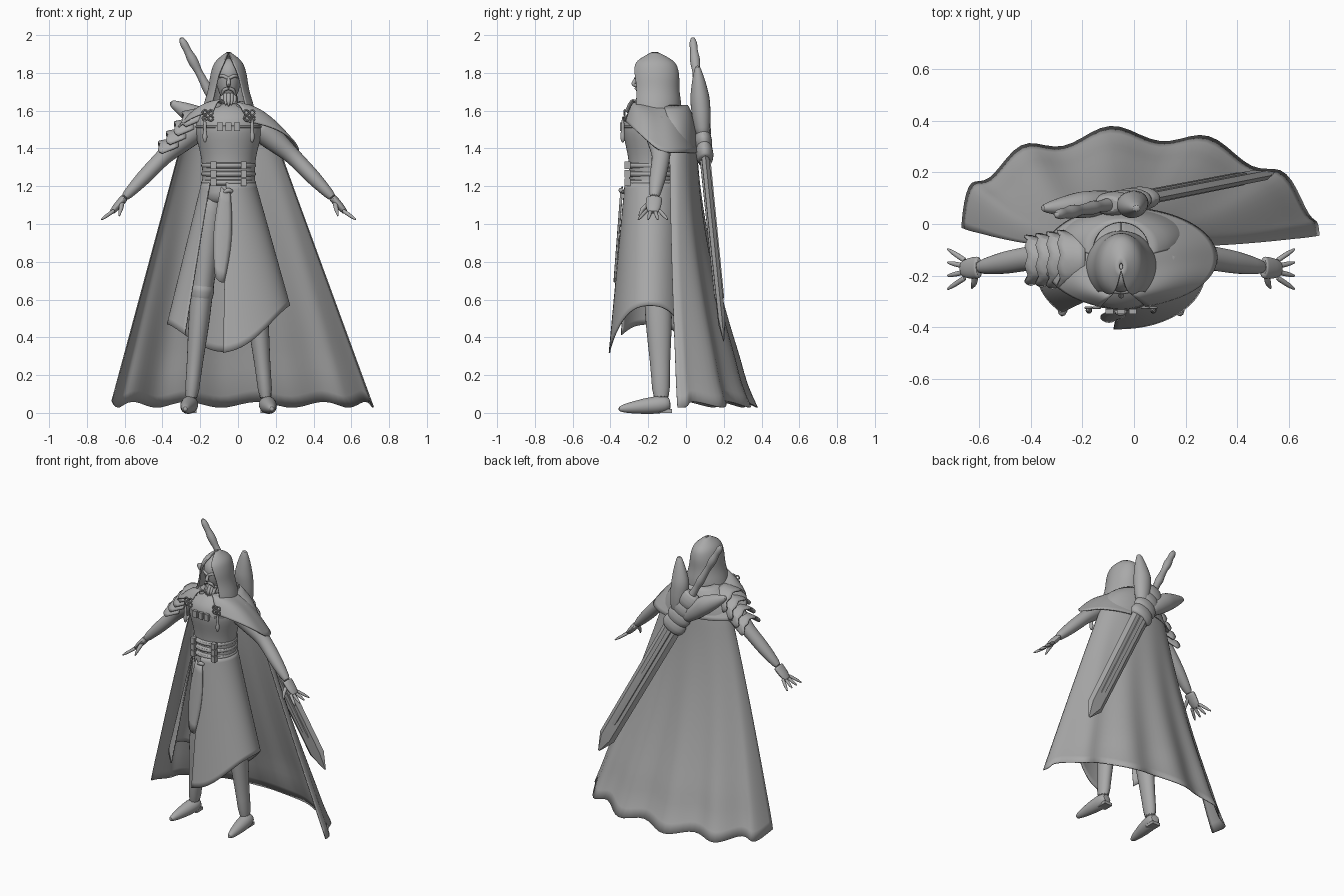
import bpy, bmesh
from math import sin, cos, pi, radians
from mathutils import Vector

cube = bpy.data.objects.get("Cube")
if cube:
    bpy.data.objects.remove(cube)

shade = (0.4, 0.4, 0.4, 1)
grey = bpy.data.materials.new("plain_grey")
grey.use_nodes = True
grey.diffuse_color = shade
grey.node_tree.nodes["Principled BSDF"].inputs["Base Color"].default_value = shade

CENTRE = -0.05            # the body's centre line in x
MIDDLE = -0.18            # the body's depth in y
AXIS_X, AXIS_Y, AXIS_Z = Vector((1, 0, 0)), Vector((0, 1, 0)), Vector((0, 0, 1))


def loft(name, rings, closed=True, levels=1, thickness=0, angle=50):
    """Skin equal rings of points; closed rings also get end caps."""
    bm = bmesh.new()
    rows = [[bm.verts.new(point) for point in ring] for ring in rings]
    count = len(rows[0])
    for lower, upper in zip(rows, rows[1:]):
        for i in range(count if closed else count - 1):
            j = (i + 1) % count
            bm.faces.new((lower[i], lower[j], upper[j], upper[i]))
    if closed:
        bm.faces.new(rows[0])
        bm.faces.new(rows[-1])
    bmesh.ops.recalc_face_normals(bm, faces=bm.faces)
    mesh = bpy.data.meshes.new(name)
    bm.to_mesh(mesh)
    bm.free()
    part = bpy.data.objects.new(name, mesh)
    bpy.context.collection.objects.link(part)
    mesh.materials.append(grey)
    if levels:
        smooth = part.modifiers.new("smooth", 'SUBSURF')
        smooth.levels = smooth.render_levels = levels
        smooth.boundary_smooth = 'PRESERVE_CORNERS'
    if thickness:
        part.modifiers.new("thickness", 'SOLIDIFY').thickness = thickness
    bpy.context.view_layer.objects.active = part
    part.select_set(True)
    bpy.ops.object.shade_smooth_by_angle(angle=radians(angle))
    part.select_set(False)


def sample(values, t):
    """Value at fraction t along an evenly spaced list."""
    place = t * (len(values) - 1)
    i = min(int(place), len(values) - 2)
    return values[i] + (values[i + 1] - values[i]) * (place - i)


def arc(x, y, z, width, depth, first=0, last=360, count=24):
    """Points on a level ellipse; a full turn does not repeat its start."""
    gaps = count if last - first == 360 else count - 1
    turns = [radians(first + (last - first) * i / gaps) for i in range(count)]
    return [Vector((x + width * cos(a), y + depth * sin(a), z)) for a in turns]


def stack(name, bottom, top, radii, ratio=1, y=MIDDLE):
    """Level ellipses at even heights."""
    heights = [bottom + (top - bottom) * i / (len(radii) - 1) for i in range(len(radii))]
    loft(name, [arc(CENTRE, y, z, r, r * ratio) for z, r in zip(heights, radii)])


def limb(name, path, radii, flat=1, ref=AXIS_Y, sides=12):
    """Tube along a path; flat scales its thickness along ref."""
    path = [Vector(point) for point in path]
    steps = max(8, len(radii) - 1)
    spine = [sample(path, i / steps) for i in range(steps + 1)]
    rings = []
    for i, point in enumerate(spine):
        along = spine[min(i + 1, steps)] - spine[max(i - 1, 0)]
        side = along.cross(ref).normalized()
        up = side.cross(along).normalized() * flat
        r = sample(radii, i / steps)
        turns = [2 * pi * k / sides for k in range(sides)]
        rings.append([point + (side * cos(a) + up * sin(a)) * r for a in turns])
    loft(name, rings)


def box(name, x, y, z, width, depth, height):
    corners = ((-1, -1), (1, -1), (1, 1), (-1, 1))
    loft(name, [[(x + i * width / 2, y + j * depth / 2, z + k * height / 2) for i, j in corners]
                for k in (-1, 1)], levels=0)


# Torso, stacked belts and the chest strap with pouches
stack("torso", 1.1, 1.65, [.15, .145, .14, .14, .15, .17, .185, .17, .06], ratio=.87)
stack("neck", 1.6, 1.7, [.06, .05, .05])
for i in range(3):
    z = 1.22 + i * .045
    stack(f"belt_{i}", z - .02, z + .02, [.12, .146, .147, .146, .12])
    for s in (-1, 1):
        box(f"belt_buckle_{i}_{s}", CENTRE + s * .08, -.31, z, .03, .03, .04)
stack("chest_strap", 1.5, 1.53, [.17, .185, .185, .17], ratio=.86)
for i in (-1, 0, 1):
    box(f"strap_pouch_{i}", CENTRE + i * .045, -.34, 1.515, .03, .02, .045)

# Paired limbs, boots, hands and chest clasps
for s, side in ((-1, "right"), (1, "left")):
    def at(x, y, z):
        return Vector((CENTRE + s * x, y, z))

    hip, knee, ankle = at(.08, -.17, 1.2), at(.14, -.15, .65), at(.2, -.13, .05)
    limb(f"{side}_leg", [hip, knee, ankle], [.08, .08, .07, .06, .06, .04, .04], flat=1.25)
    limb(f"{side}_boot_cuff", [knee.lerp(hip, .08), knee.lerp(ankle, .12)], [.055, .068, .063, .05], flat=1.25)
    heel, toe = at(.2, -.08, .05), at(.23, -.36, .02)
    limb(f"{side}_foot", [heel, toe], [.035, .05, .047, .043, .035, .028, .012], ref=AXIS_X)
    box(f"{side}_heel", heel.x, -.11, .01, .06, .07, .02)
    shoulder, elbow, wrist = at(.13, -.15, 1.54), at(.34, -.13, 1.36), at(.56, -.17, 1.13)
    limb(f"{side}_arm", [shoulder, elbow, wrist], [.08, .065, .045, .042, .024], flat=1.1)
    knuckles = at(.62, -.175, 1.06)
    limb(f"{side}_palm", [wrist.lerp(elbow, .05), knuckles], [.022, .022, .02, .014], flat=2)
    for i in range(4):
        fan = (i - 1.5) * .022
        root = knuckles + Vector((-s * .015, fan, .012))
        tip = root + Vector((s * .07, fan * 1.4, -.05))
        limb(f"{side}_finger_{i}", [root, tip], [.011, .011, .01, .004], sides=8)
    limb(f"{side}_thumb", [wrist, at(.57, -.23, 1.08), at(.58, -.25, 1.04)], [.015, .013, .004], ref=AXIS_X, sides=8)
    for i in range(4):
        turn = pi / 4 + i * pi / 2
        middle = at(.11, -.325, 1.575) + Vector((cos(turn), 0, sin(turn))) * .022
        limb(f"{side}_clasp_petal_{i}", [middle + Vector((cos(a), 0, sin(a))) * .014
                                         for a in (k * pi / 4 for k in range(9))], [.006, .006], sides=6)
    limb(f"{side}_tassel", [at(.125, -.335, 1.57), at(.125, -.335, 1.43)],
         [.004, .005, .013, .009, .013, .016, .005], sides=8)

# Shoulder mantle: the left half hangs longer than the right
for s, side, reach in ((1, "left", 1), (-1, "right", .82)):
    rows = []
    for t in (0, .25, .5, .75, 1):
        row = []
        for i in range(10):
            a = radians(-75 + 165 * i / 9)
            inner = Vector((.075 * cos(a), -.16 + .1 * sin(a), 1.645))
            drop = 1.38 + .17 * max(0, -sin(a)) + (1 - reach) * .3
            outer = Vector((.38 * cos(a) * reach, -.13 + .2 * sin(a), drop))
            point = inner.lerp(outer, t) + AXIS_Z * .04 * sin(pi * t)
            row.append((CENTRE + s * point.x, point.y, point.z))
        rows.append(row)
    loft(f"{side}_mantle", rows, closed=False, levels=2, thickness=.008)

# Layered pauldron on the right shoulder, each plate edged with points
for i in range(4):
    rows = []
    for t in (0, .5, 1):
        row = []
        for j in range(9):
            a = radians(-85 + 190 * j / 8)
            spike = t * .035 * (j % 2)
            r = .085 + .025 * t - i * .006
            x = CENTRE - .14 - i * .042 - t * .085 - spike
            z = 1.545 - i * .047 - t * .035 - spike / 2
            row.append((x, -.14 + r * 1.1 * sin(a), z + r * .9 * cos(a)))
        rows.append(row)
    loft(f"pauldron_plate_{i}", rows, closed=False, thickness=.01)

# Head with nose, brows, moustache and beard
stack("head", 1.64, 1.88, [.02, .045, .06, .066, .07, .06, .03], ratio=1.25)
limb("nose", [(CENTRE, -.26, 1.78), (CENTRE, -.28, 1.74), (CENTRE, -.26, 1.73)], [.008, .012, .008], ref=AXIS_X)
for s in (-1, 1):
    limb(f"brow_{s}", [(CENTRE, -.265, 1.77), (CENTRE + s * .03, -.26, 1.785), (CENTRE + s * .055, -.23, 1.78)], [.009, .009])
    limb(f"moustache_{s}", [(CENTRE, -.265, 1.72), (CENTRE + s * .025, -.255, 1.71), (CENTRE + s * .04, -.24, 1.68)], [.009, .01, .004])
for i in range(-2, 3):
    x, back = CENTRE + i * .015, abs(i) * .008
    limb(f"beard_lock_{i}", [(x, -.235 + back, 1.69), (x, -.26 + back, 1.65), (x, -.265, 1.62 + back)], [.014, .012, .002])

# Hood: level sections whose face opening closes towards the crown
rings = []
radii = [.14, .13, .115, .105, .1, .09, .073, .01]
for i, r in enumerate(radii):
    t = i / (len(radii) - 1)
    opening = 1 + 44 * (1 - t ** 3)
    rings.append(arc(CENTRE, -.165, 1.6 + .31 * t, r, r * (1 + .55 * t), opening - 90, 270 - opening))
loft("hood", rings, closed=False, levels=2, thickness=.01)
limb("cowl_roll", arc(CENTRE, -.17, 1.625, .09, .1, -60, 240), [.027, .027], ref=AXIS_Z)

# Coat skirt: open over the right thigh, hanging to points front and back
waist = arc(CENTRE, MIDDLE, 1.22, .145, .145, -95, 225)
hem = arc(CENTRE, -.19, .52, .33, .22, -95, 225)
for point in hem:
    across, inward = (point.x - CENTRE) / .33, (point.y + .19) / .22
    point.z += .05 * across - .2 * abs(inward) ** 3
loft("coat_skirt", [[a.lerp(b, t / 6) for a, b in zip(waist, hem)] for t in range(7)],
     closed=False, levels=2, thickness=.008)
rows = []
for i in range(5):
    x, y, z = CENTRE - .015 - i * .008, -.34 - i * .009, 1.17 - i * .12
    half = .025 + .025 * sin(pi * i / 4)
    rows.append([(x - half, y, z + .03), (x, y - .012, z), (x + half, y, z)])
loft("front_cloth", rows, closed=False, thickness=.006)
limb("cloth_knot", [(CENTRE - .03, -.335, 1.165), (CENTRE, -.345, 1.18), (CENTRE + .02, -.335, 1.17)], [.01, .014, .01])

# Long cape with rippled hem, flaring towards the ground
count = 29
collar = arc(CENTRE, -.1, 1.63, .11, .11, 190, -10, count)
yoke = arc(CENTRE, -.07, 1.5, .235, .125, 188, -8, count)
hem = []
for i in range(count):
    u = i / (count - 1)
    ripple = cos(2 * pi * (u - .27) / .177)
    hem.append(Vector((.025 - .695 * cos(pi * u), .02 + .38 * sin(pi * u) - .09 * u + .035 * ripple, .045 - .02 * ripple)))
rows = [collar, [a.lerp(b, .6) + AXIS_Z * .03 for a, b in zip(collar, yoke)]]
for i in range(13):
    t = i / 12
    tuck = .04 if i == 11 else 0
    row = [a.lerp(b, t) for a, b in zip(yoke, hem)]
    for point, a, b in zip(row, yoke, hem):
        point.y = a.y + (b.y - a.y) * (t ** 1.7 - tuck)
    rows.append(row)
loft("cape", rows, closed=False, thickness=.006)

# Greatsword slung across the back, pommel over the right shoulder
pommel, point = Vector((-.305, .035, 1.99)), Vector((.54, .2, .38))
length = (point - pommel).length
along = (point - pommel).normalized()
across = AXIS_Y.cross(along).normalized()
across *= 1 if across.x > 0 else -1
face = along.cross(across).normalized()


def on_sword(distance, sideways=0, outward=0):
    return pommel + along * distance + across * sideways + face * outward


def blade(name, start, finish, width, height):
    """Bevelled six-sided bar that narrows to a point."""
    section = ((1, 0), (.6, 1), (-.6, 1), (-1, 0), (-.6, -1), (.6, -1))
    loft(name, [[on_sword(d, i * width * k, j * height * k) for i, j in section]
                for d, k in ((start, 1), (finish - .12, .9), (finish, .1))], levels=0, angle=20)


blade("sword_blade", .5, length, .066, .02)
blade("blade_ridge", .7, length - .15, .022, .028)
limb("sword_hilt", [on_sword(0), on_sword(.52)],
     [.01, .025, .018, .028, .028, .02, .022, .024, .03, .022, .024, .026, .035, .045], ref=face)
for i in range(4):
    start = .43 + i * .07
    limb(f"guard_ridge_{i}", [on_sword(start), on_sword(start + .11)], [.06, .085, .09, .07], flat=.55, ref=face)
for s in (-1, 1):
    limb(f"guard_wing_{s}", [on_sword(.62, s * .03), on_sword(.43, s * .11), on_sword(.28, s * .21)],
         [.04, .06, .065, .045, .015], flat=.85, ref=face)
